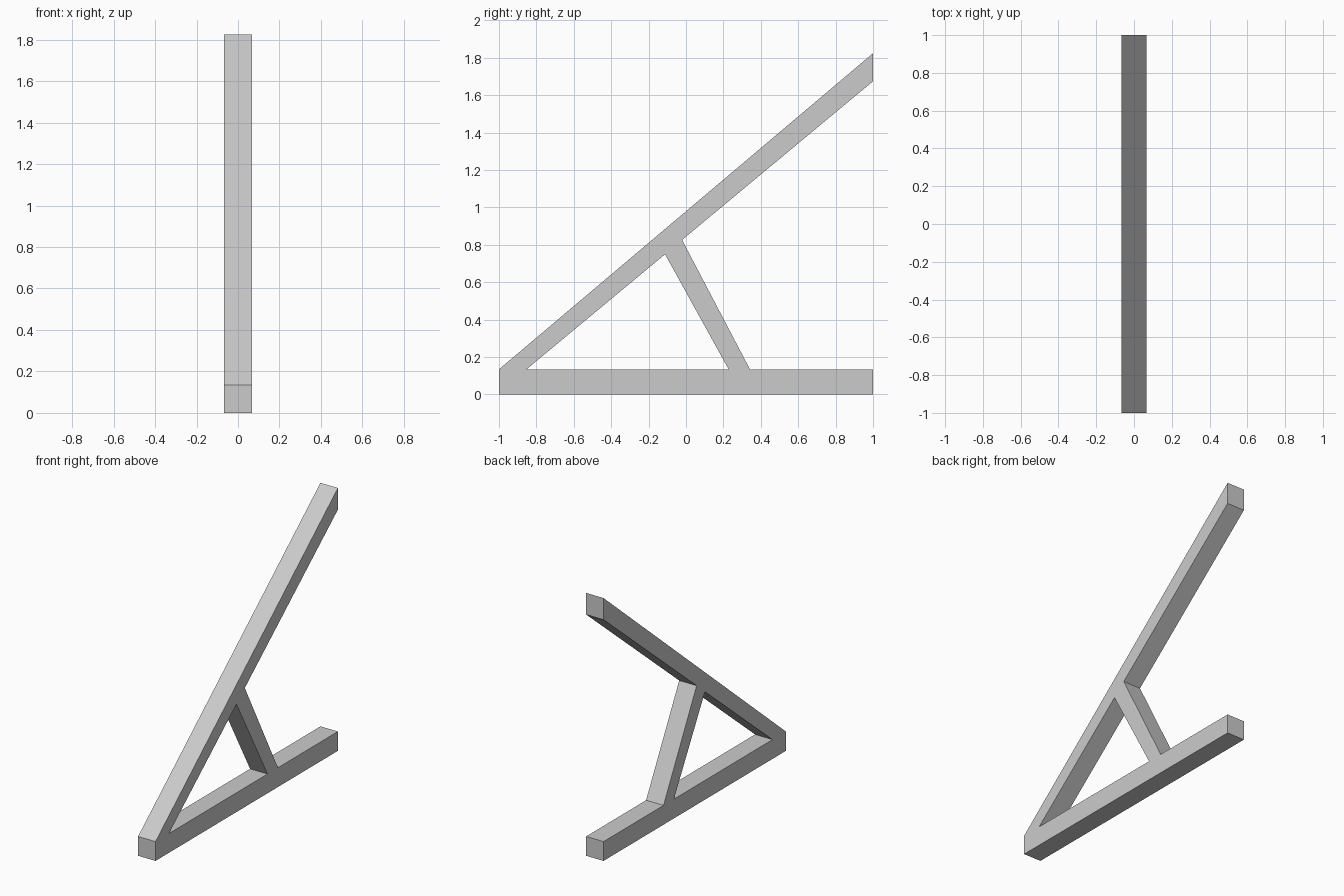
import bpy, bmesh

if "Cube" in bpy.data.objects:
    bpy.data.objects.remove(bpy.data.objects["Cube"])

HALF_WIDTH = 0.067

# Shared corners of the side profile (y, z)
P = {
    "heel": (-1, 0), "toe": (1, 0), "toe_top": (1, 0.134),
    "strut_foot_back": (0.342, 0.134), "strut_foot_front": (0.228, 0.134),
    "inner_corner": (-0.853, 0.134), "heel_top": (-1, 0.134),
    "strut_head_front": (-0.112, 0.749), "strut_head_back": (-0.021, 0.826),
    "arm_tip_low": (1, 1.674), "arm_tip": (1, 1.824),
}

# Each bar is one polygon; neighbours share corners so the joints are welded
BARS = [
    # base bar
    ("heel", "toe", "toe_top", "strut_foot_back", "strut_foot_front",
     "inner_corner", "heel_top"),
    # sloping arm
    ("heel_top", "inner_corner", "strut_head_front", "strut_head_back",
     "arm_tip_low", "arm_tip"),
    # brace strut
    ("strut_foot_front", "strut_foot_back", "strut_head_back", "strut_head_front"),
]

bm = bmesh.new()
verts = {n: bm.verts.new((-HALF_WIDTH, y, z)) for n, (y, z) in P.items()}
faces = [bm.faces.new([verts[n] for n in bar]) for bar in BARS]

# Extrude the whole profile across the width, leaving no inner walls
ext = bmesh.ops.extrude_face_region(bm, geom=faces, use_keep_orig=True)
moved = [g for g in ext["geom"] if isinstance(g, bmesh.types.BMVert)]
bmesh.ops.translate(bm, verts=moved, vec=(2 * HALF_WIDTH, 0, 0))
bmesh.ops.recalc_face_normals(bm, faces=bm.faces)

mesh = bpy.data.meshes.new("braced_stand")
bm.to_mesh(mesh)
bm.free()
stand = bpy.data.objects.new("braced_stand", mesh)
bpy.context.collection.objects.link(stand)
